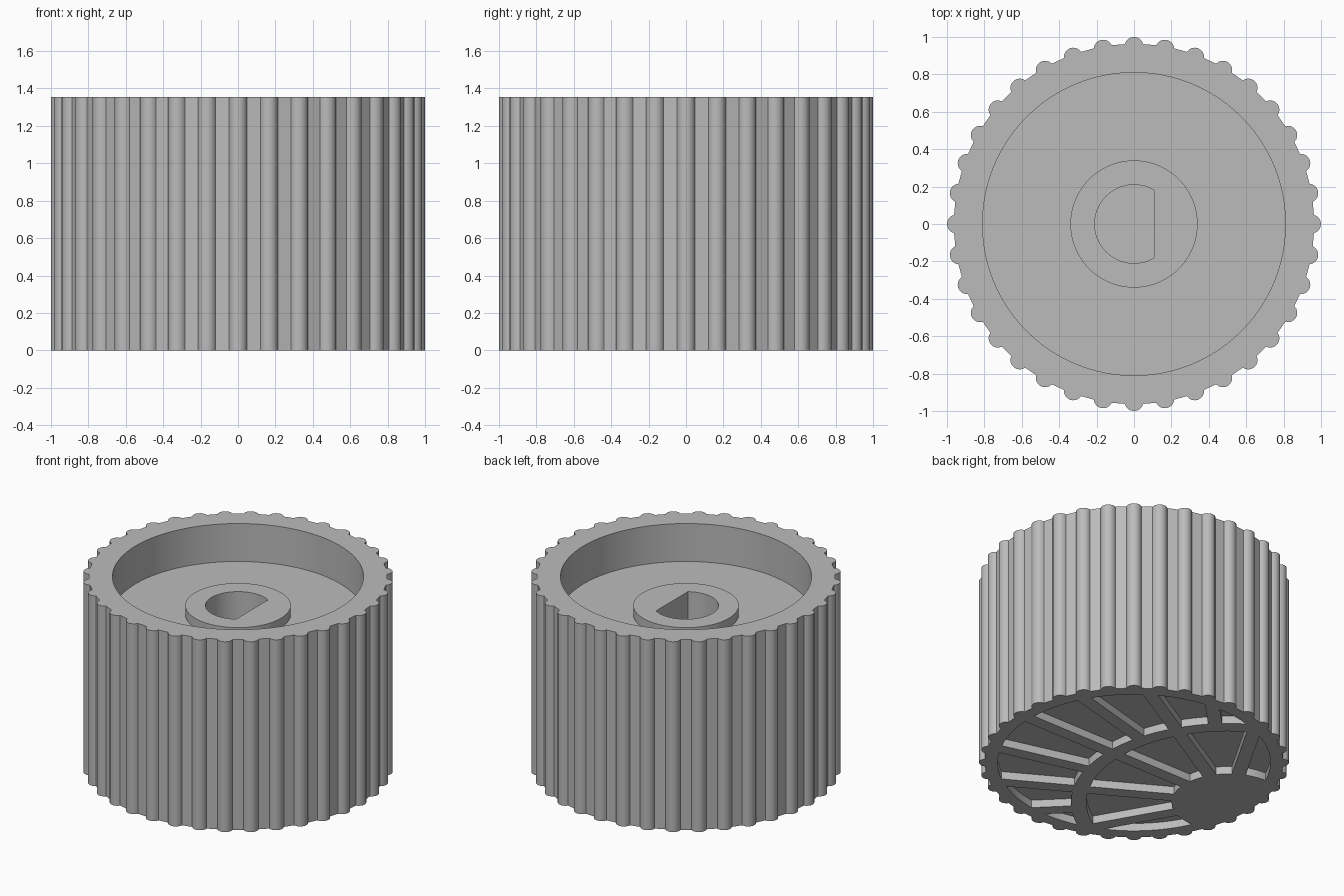
import bpy, bmesh
from math import sin, cos, pi, radians, asin, acos

cube = bpy.data.objects.get("Cube")
if cube:
    bpy.data.objects.remove(cube, do_unlink=True)

HEIGHT = 1.355
CAVITY_FLOOR = HEIGHT - 0.27
BOSS_TOP = HEIGHT - 0.205
FAN_X = -0.8
POCKET_DEPTH = 0.055

grey = bpy.data.materials.new("plain grey")
grey.use_nodes = True
colour = (0.5, 0.5, 0.5, 1)
grey.diffuse_color = colour
grey.node_tree.nodes["Principled BSDF"].inputs["Base Color"].default_value = colour


def prism(name, outline, z0, z1):
    """Extrude a closed outline from z0 to z1."""
    bm = bmesh.new()
    face = bm.faces.new([bm.verts.new((x, y, z0)) for x, y in outline])
    top = bmesh.ops.extrude_face_region(bm, geom=[face])["geom"]
    moved = [v for v in top if isinstance(v, bmesh.types.BMVert)]
    bmesh.ops.translate(bm, verts=moved, vec=(0, 0, z1 - z0))
    bmesh.ops.recalc_face_normals(bm, faces=bm.faces)
    mesh = bpy.data.meshes.new(name)
    bm.to_mesh(mesh)
    bm.free()
    mesh.materials.append(grey)
    obj = bpy.data.objects.new(name, mesh)
    bpy.context.collection.objects.link(obj)
    return obj


def arc(radius, start=0, end=2 * pi, cx=0, steps=96, closed=True):
    count = steps if closed else steps + 1
    angles = [start + (end - start) * i / steps for i in range(count)]
    return [(cx + radius * cos(a), radius * sin(a)) for a in angles]


def combine(target, tool, operation="DIFFERENCE"):
    """Apply a boolean and discard the tool."""
    mod = target.modifiers.new("cut", "BOOLEAN")
    mod.object, mod.operation, mod.solver = tool, operation, "EXACT"
    bpy.context.view_layer.objects.active = target
    bpy.ops.object.modifier_apply(modifier=mod.name)
    bpy.data.objects.remove(tool, do_unlink=True)


def spoke(angle, r0, r1, half):
    """Radial bar outline around the fan centre."""
    c, s = cos(angle), sin(angle)
    corners = ((r0, -half), (r1, -half), (r1, half), (r0, half))
    return [(FAN_X + r * c - t * s, r * s + t * c) for r, t in corners]


# Gripping outline: round ribs around a base circle
RIBS, RIB_R, BASE_R = 36, 0.05, 0.963
RIB_C = 1 - RIB_R
rib_end = acos((BASE_R ** 2 - RIB_C ** 2 - RIB_R ** 2) / (2 * RIB_C * RIB_R))
outline = []
for i in range(RIBS):
    a = 2 * pi * i / RIBS
    for j in range(-4, 5):
        b = a + rib_end * j / 4
        outline.append((RIB_C * cos(a) + RIB_R * cos(b),
                        RIB_C * sin(a) + RIB_R * sin(b)))
knob = prism("knob_body", outline, 0, HEIGHT)

# Top cavity with a central boss left standing
cavity = prism("cavity_cutter", arc(0.81), CAVITY_FLOOR, HEIGHT + 0.1)
combine(cavity, prism("boss_keep", arc(0.34), CAVITY_FLOOR - 0.1, BOSS_TOP))
combine(knob, cavity)

# D-shaped shaft hole
flat = acos(0.11 / 0.21)
hole = arc(0.21, flat, 2 * pi - flat, steps=48, closed=False)
combine(knob, prism("shaft_cutter", hole, 0.3, HEIGHT + 0.1))

# Underside pockets: a disc minus hub, curved rib and spokes
pockets = prism("pocket_cutter", arc(0.88), -0.1, POCKET_DEPTH)
LOW, HIGH = -0.3, 0.3
combine(pockets, prism("hub_keep", arc(0.37, cx=FAN_X), LOW, HIGH))
rib = prism("rib_keep", arc(1.02, cx=FAN_X), LOW, HIGH)
combine(rib, prism("rib_inside", arc(0.92, cx=FAN_X), LOW - 0.1, HIGH + 0.1))
combine(pockets, rib)
for deg in range(-60, 61, 30):
    bar = spoke(radians(deg), 0.3, 0.97, 0.045)
    combine(pockets, prism("inner_spoke_keep", bar, LOW, HIGH))
for deg in range(-45, 46, 15):
    bar = spoke(radians(deg), 0.97, 2, 0.045)
    combine(pockets, prism("outer_spoke_keep", bar, LOW, HIGH))
combine(knob, pockets)

# Smooth the round walls, keep the edges crisp
bpy.ops.object.select_all(action="DESELECT")
knob.select_set(True)
bpy.context.view_layer.objects.active = knob
bpy.ops.object.shade_smooth_by_angle(angle=radians(25))
